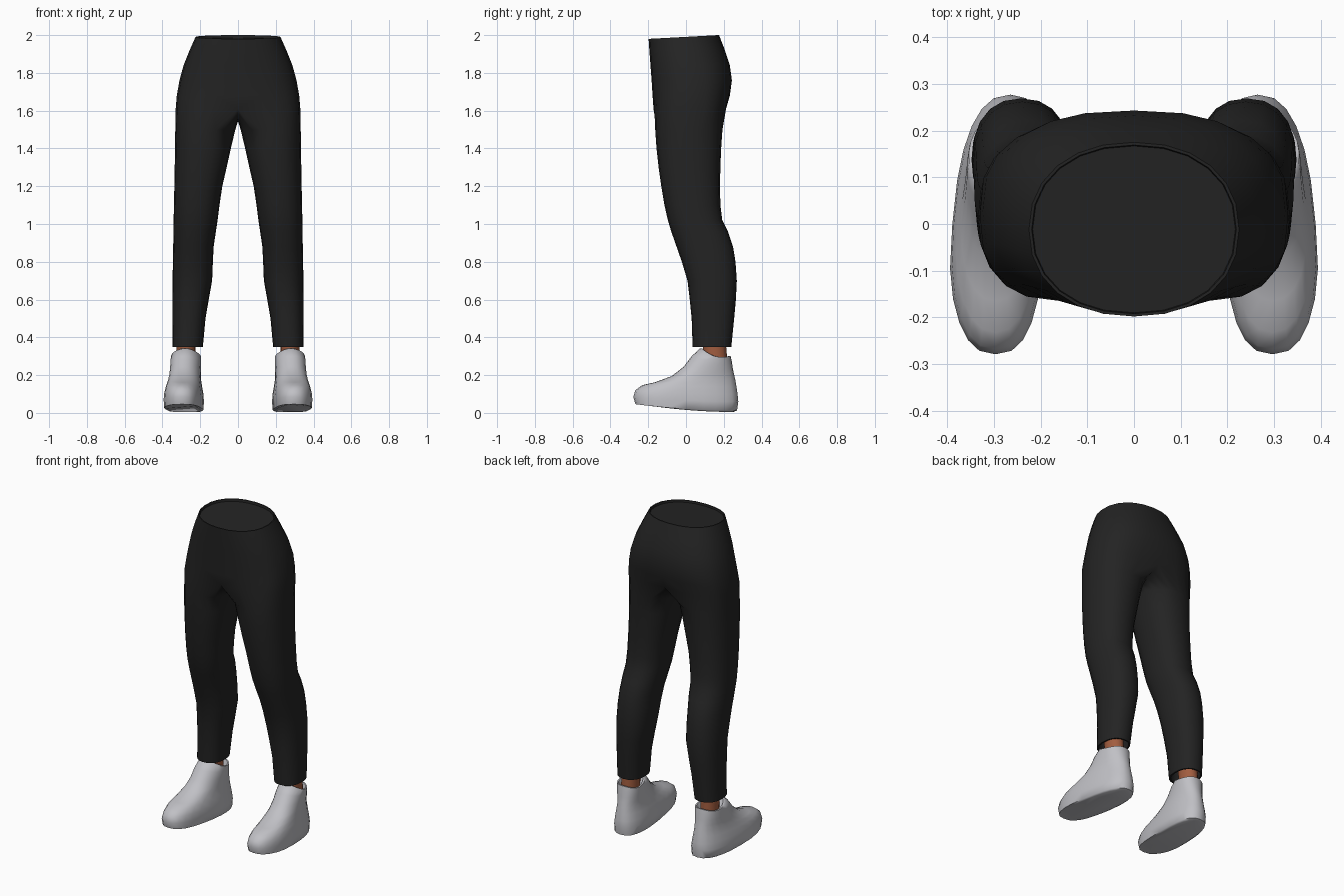
import bpy, math

if "Cube" in bpy.data.objects:
    bpy.data.objects.remove(bpy.data.objects["Cube"])

def material(name, rgb):
    m = bpy.data.materials.new(name)
    m.diffuse_color = (*rgb, 1)
    m.use_nodes = True
    m.node_tree.nodes["Principled BSDF"].inputs["Base Color"].default_value = m.diffuse_color
    return m

BLACK = material("black cloth", (0.017, 0.017, 0.017))
GREY = material("light grey shoe", (0.53, 0.53, 0.56))
SKIN = material("brown skin", (0.36, 0.11, 0.05))

def spow(v, n):
    return math.copysign(abs(v) ** (2 / n), v) if abs(v) > 1e-6 else 0.0

def bridge(a, b, closed=True):
    n = len(a)
    return [(a[i], a[(i + 1) % n], b[(i + 1) % n], b[i]) for i in range(n if closed else n - 1)]

def build(name, verts, faces, mat, angle):
    """Make a mesh of the +x half and mirror it to -x."""
    me = bpy.data.meshes.new(name)
    me.from_pydata(verts, [], faces)
    me.materials.append(mat)
    ob = bpy.data.objects.new(name, me)
    bpy.context.collection.objects.link(ob)
    bpy.ops.object.select_all(action='DESELECT')
    ob.select_set(True)
    bpy.context.view_layer.objects.active = ob
    bpy.ops.object.mode_set(mode='EDIT')
    bpy.ops.mesh.select_all(action='SELECT')
    bpy.ops.mesh.normals_make_consistent(inside=False)
    bpy.ops.object.mode_set(mode='OBJECT')
    bpy.ops.object.shade_smooth_by_angle(angle=math.radians(angle))
    mod = ob.modifiers.new("mirror", 'MIRROR')
    mod.merge_threshold = 0.0005
    return ob

def loft(name, rings, mat, angle):
    n = len(rings[0])
    verts = [p for r in rings for p in r]
    ids = [list(range(k * n, k * n + n)) for k in range(len(rings))]
    faces = [f for a, b in zip(ids, ids[1:]) for f in bridge(a, b)]
    faces += [tuple(ids[0]), tuple(ids[-1])]
    return build(name, verts, faces, mat, angle)

# Trousers: leg rings as (z, inner x, outer x, front y, back y), inside of hem first
LEG = [(0.47, 0.20, 0.335, 0.05, 0.235), (0.35, 0.195, 0.340, 0.045, 0.232),
       (0.35, 0.186, 0.348, 0.035, 0.24), (0.5, 0.172, 0.346, 0.03, 0.255),
       (0.6, 0.155, 0.346, 0.02, 0.264), (0.7, 0.137, 0.346, 0.008, 0.269),
       (0.8, 0.133, 0.345, -0.022, 0.262), (0.88, 0.129, 0.343, -0.05, 0.249),
       (0.96, 0.117, 0.342, -0.078, 0.222), (1.02, 0.108, 0.341, -0.096, 0.192),
       (1.1, 0.098, 0.339, -0.114, 0.182), (1.2, 0.083, 0.337, -0.131, 0.180),
       (1.3, 0.060, 0.335, -0.145, 0.182), (1.4, 0.038, 0.334, -0.156, 0.186),
       (1.5, 0.014, 0.332, -0.163, 0.193)]
# Pelvis half rings as (z front, z back, half width, front y, back y, squareness)
HIP = [(1.61, 1.61, 0.330, -0.172, 0.212, 3.0), (1.68, 1.68, 0.324, -0.177, 0.232, 2.7),
       (1.76, 1.76, 0.310, -0.182, 0.243, 2.5), (1.84, 1.84, 0.288, -0.188, 0.232, 2.4),
       (1.92, 1.92, 0.256, -0.194, 0.206, 2.3), (1.98, 2.0, 0.225, -0.198, 0.175, 2.2),
       (1.98, 2.0, 0.219, -0.192, 0.169, 2.2), (1.968, 1.985, 0.217, -0.190, 0.167, 2.2)]
verts, faces = [], []

def add(points):
    start = len(verts)
    verts.extend(points)
    return list(range(start, len(verts)))

prev = None
for z, xi, xo, yf, yb in LEG:
    ring = []
    for i in range(20):
        a = math.radians(-108 + 18 * i)
        ring.append(((xi + xo) / 2 + (xo - xi) / 2 * spow(math.cos(a), 2.3),
                     (yf + yb) / 2 + (yb - yf) / 2 * spow(math.sin(a), 2.3), z))
    ids = add(ring)
    faces += bridge(prev, ids) if prev else [tuple(ids)]
    prev = ids
for k, (zf, zb, w, yf, yb, n) in enumerate(HIP):
    ring = []
    for i in range(13):
        a = math.radians(-90 + 15 * i)
        s = spow(math.sin(a), n)
        x = 0.0 if i in (0, 12) else w * spow(math.cos(a), n)
        ring.append((x, (yf + yb) / 2 + (yb - yf) / 2 * s, zf + (zb - zf) * (s + 1) / 2))
    ids = add(ring)
    if k == 0:  # crotch seam closes the first ring along x = 0
        seam = add([(0, yb + (yf - yb) * j / 8, zf - 0.065 * math.sin(math.pi * j / 8))
                    for j in range(1, 8)])
        faces += bridge(prev, ids + seam)
    else:
        faces += bridge(prev, ids, closed=False)
    prev = ids
faces.append(tuple(prev))
build("trousers", verts, faces, BLACK, 60)

# Shoes: rings as (z toe, z heel, front y, back y, half width, squareness, side dip)
SHOE = [(0.045, 0.005, -0.235, 0.25, 0.088, 2.6, 0), (0.046, 0.012, -0.268, 0.27, 0.099, 2.6, 0),
        (0.085, 0.06, -0.279, 0.277, 0.102, 2.5, 0), (0.12, 0.10, -0.268, 0.273, 0.099, 2.4, 0),
        (0.147, 0.14, -0.232, 0.267, 0.092, 2.3, 0), (0.162, 0.18, -0.165, 0.26, 0.085, 2.2, 0),
        (0.195, 0.21, -0.075, 0.253, 0.082, 2.2, 0), (0.245, 0.24, -0.012, 0.247, 0.081, 2.2, 0),
        (0.30, 0.275, 0.03, 0.242, 0.081, 2.2, 0.005), (0.34, 0.302, 0.072, 0.236, 0.079, 2.2, 0.012),
        (0.342, 0.302, 0.085, 0.228, 0.07, 2.2, 0.012), (0.30, 0.26, 0.10, 0.215, 0.055, 2.0, 0.01)]
rings = []
for zf, zb, yf, yb, w, n, dip in SHOE:
    ring = []
    for i in range(24):
        a = 2 * math.pi * i / 24
        c, s = spow(math.cos(a), n), spow(math.sin(a), n)
        y = (yf + yb) / 2 + (yb - yf) / 2 * s
        f = (1 - s) / 2
        ring.append((0.287 - 0.08 * max(y, -0.12) + w * c, y,
                     zb + (zf - zb) * f * f - dip * c * c))
    rings.append(ring)
loft("shoes", rings, GREY, 60)

# Ankles
ANKLE = [(0.2, 0.05, 0.062, 0.155), (0.3, 0.05, 0.062, 0.155),
         (0.36, 0.05, 0.062, 0.15), (0.46, 0.056, 0.068, 0.145)]
loft("ankles", [[(0.275 + rx * math.cos(2 * math.pi * i / 16),
                  cy + ry * math.sin(2 * math.pi * i / 16), z) for i in range(16)]
                for z, rx, ry, cy in ANKLE], SKIN, 50)
